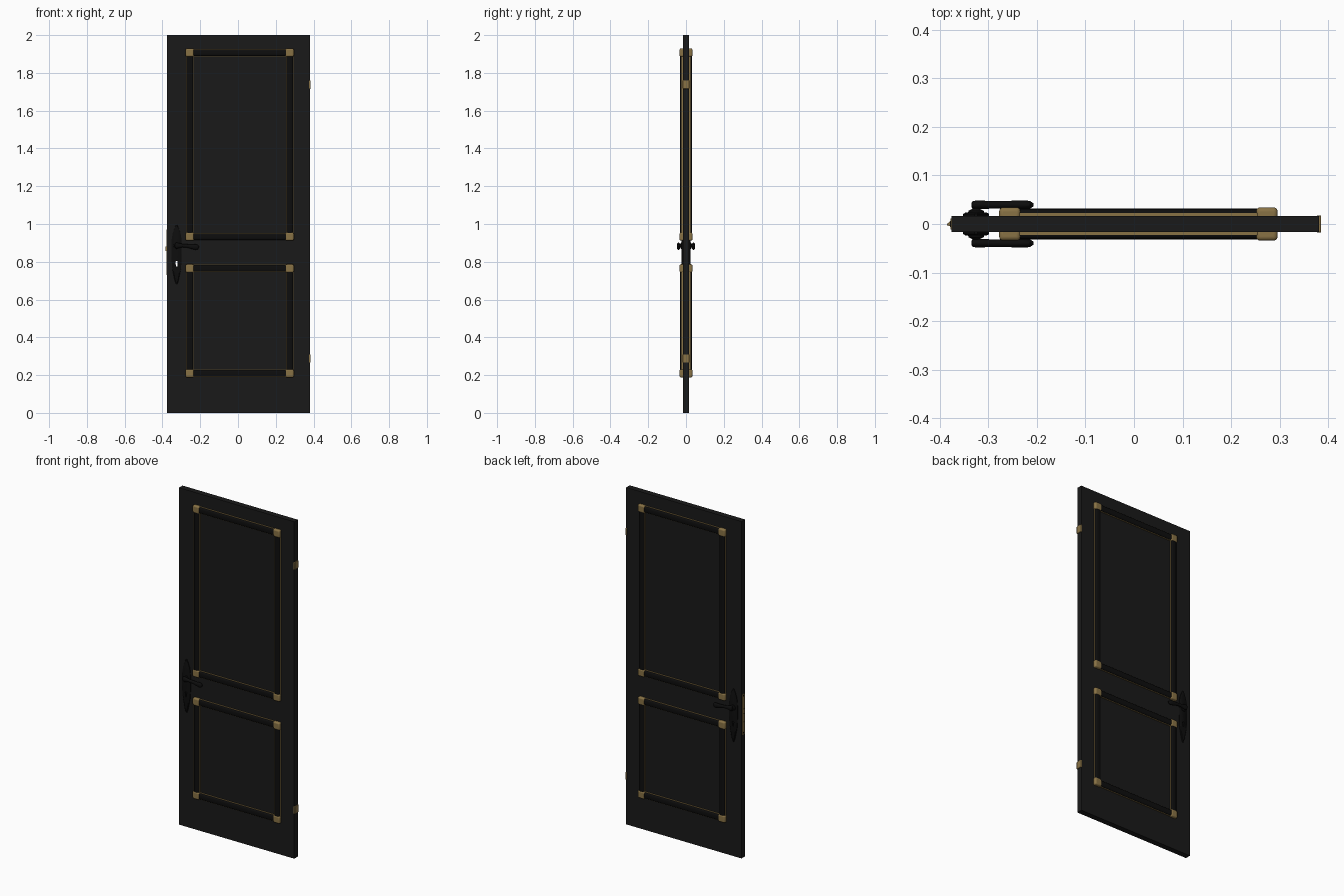
import bpy, bmesh, math
from mathutils import Matrix, Vector

if "Cube" in bpy.data.objects:
    bpy.data.objects.remove(bpy.data.objects["Cube"])


def material(name, color):
    m = bpy.data.materials.new(name)
    m.diffuse_color = (*color, 1)
    m.use_nodes = True
    m.node_tree.nodes["Principled BSDF"].inputs["Base Color"].default_value = m.diffuse_color
    return m


PAINT = material("dark_paint", (0.010, 0.010, 0.010))
BLACK = material("black_trim", (0.004, 0.004, 0.004))
BRASS = material("brass", (0.25, 0.17, 0.06))


def finish(name, bm, mat, bevel=0, segments=3, mirror=False, cutter=None, smooth=True):
    bmesh.ops.recalc_face_normals(bm, faces=bm.faces)
    me = bpy.data.meshes.new(name)
    bm.to_mesh(me)
    bm.free()
    ob = bpy.data.objects.new(name, me)
    bpy.context.collection.objects.link(ob)
    me.materials.append(mat)
    if smooth:
        bpy.context.view_layer.objects.active = ob
        ob.select_set(True)
        bpy.ops.object.shade_smooth_by_angle(angle=math.radians(35))
        ob.select_set(False)
    if bevel:
        b = ob.modifiers.new("bevel", 'BEVEL')
        b.width, b.segments, b.limit_method = bevel, segments, 'ANGLE'
    if cutter:
        c = ob.modifiers.new("keyhole", 'BOOLEAN')
        c.object, c.solver = cutter, 'EXACT'
    if mirror:
        m = ob.modifiers.new("mirror", 'MIRROR')
        m.use_axis = (False, True, False)
    return ob


def box(name, mat, lo, hi, **kw):
    bm = bmesh.new()
    lo, hi = Vector(lo), Vector(hi)
    bmesh.ops.create_cube(bm, size=1, matrix=Matrix.Translation((lo + hi) / 2)
                          @ Matrix.Diagonal((*(hi - lo), 1)))
    return finish(name, bm, mat, **kw)


def loft(name, mat, rings, **kw):
    """Skin a stack of equal-length rings and cap both ends."""
    bm = bmesh.new()
    rows = [[bm.verts.new(p) for p in r] for r in rings]
    n = len(rows[0])
    for a, b in zip(rows, rows[1:]):
        for i in range(n):
            bm.faces.new((a[i], a[(i + 1) % n], b[(i + 1) % n], b[i]))
    bm.faces.new(rows[0])
    bm.faces.new(rows[-1])
    return finish(name, bm, mat, **kw)


def circle(n=24):
    return [(math.cos(2 * math.pi * i / n), math.sin(2 * math.pi * i / n)) for i in range(n)]


FACE = 0.0165          # half thickness of the door
HX, LZ, KZ = -0.325, 0.885, 0.79   # handle axis, lever height, keyhole height

# keyhole cutter: round top with a slot below
cut_profile = [(0.006 * math.cos(a), 0.008 + 0.006 * math.sin(a))
               for a in [math.radians(-40 + 260 * i / 12) for i in range(13)]]
cut_profile += [(-0.0045, -0.016), (0.0045, -0.016)]
key = loft("keyhole_cutter", BLACK, [[(HX + x, y, KZ + z) for x, z in cut_profile]
                                     for y in (-0.06, 0.06)], smooth=False)
key.hide_render = True
key.hide_viewport = False
key.display_type = 'WIRE'

# door leaf
box("door_leaf", PAINT, (-0.376, -FACE, 0), (0.381, FACE, 2), cutter=key, smooth=False)


# moulding rail: brass base strip under a rounded black bar
def rail(name, start, end):
    s, e = Vector(start), Vector(end)
    side = Vector((0, 0, 1)) if s.z == e.z else Vector((1, 0, 0))
    base = [(-0.0195, 0.015), (0.0195, 0.015), (0.0195, 0.023), (-0.0195, 0.023)]
    dome = [(0.0175 * math.copysign(abs(math.cos(a)) ** 0.7, math.cos(a)),
             0.021 + 0.0105 * math.sin(a) ** 0.7 if 0 < i < 12 else 0.021)
            for i, a in enumerate(math.pi * k / 12 for k in range(13))]
    for part, prof, mat in (("brass_strip", base, BRASS), ("black_bar", dome, BLACK)):
        loft(name + "_" + part, mat,
             [[p + side * u + Vector((0, v, 0)) for u, v in prof] for p in (s, e)], mirror=True)


X0, X1 = -0.2555, 0.2735
for frame, z0, z1 in (("lower", 0.2095, 0.765), ("upper", 0.9335, 1.9075)):
    rail(frame + "_left_rail", (X0, 0, z0), (X0, 0, z1))
    rail(frame + "_right_rail", (X1, 0, z0), (X1, 0, z1))
    rail(frame + "_bottom_rail", (X0, 0, z0), (X1, 0, z0))
    rail(frame + "_top_rail", (X0, 0, z1), (X1, 0, z1))
    # brass corner blocks, softly rounded
    for x in (X0, X1):
        for z in (z0, z1):
            box(frame + "_corner_block", BRASS, (x - 0.022, 0.008, z - 0.022),
                (x + 0.022, 0.034, z + 0.022), bevel=0.008, segments=4, mirror=True)

# handle backplate: long shape with pointed ends
half = [(0.68, 0.003), (0.70, 0.010), (0.73, 0.016), (0.765, 0.023), (0.80, 0.026), (0.84, 0.027),
        (0.88, 0.027), (0.92, 0.026), (0.95, 0.021), (0.975, 0.012), (0.995, 0.003)]
outline = [(w, z) for z, w in half] + [(-w, z) for z, w in reversed(half)]
loft("handle_backplate", BLACK,
     [[(HX + x * s, y, 0.84 + (z - 0.84) * t) for x, z in outline]
      for y, s, t in ((0.015, 1, 1), (0.0205, 1, 1), (0.0235, 0.82, 0.96))],
     mirror=True, cutter=key)

# spindle and collar turned around the y axis
turned = [(0.016, 0.017), (0.027, 0.016), (0.030, 0.010), (0.033, 0.006), (0.040, 0.006)]
loft("handle_spindle", BLACK, [[(HX + r * c, y, LZ + r * s) for c, s in circle()]
                               for y, r in turned], mirror=True)

# lever: oval sections swept along x (x, z, depth radius, height radius)
sections = [(-0.335, 0.886, 0.003, 0.006), (-0.333, 0.886, 0.007, 0.012), (-0.325, 0.886, 0.009, 0.016),
            (-0.312, 0.886, 0.0085, 0.013), (-0.295, 0.886, 0.008, 0.009), (-0.27, 0.884, 0.008, 0.009),
            (-0.245, 0.880, 0.0085, 0.012), (-0.225, 0.878, 0.009, 0.015), (-0.214, 0.878, 0.008, 0.013),
            (-0.207, 0.878, 0.003, 0.005)]
loft("handle_lever", BLACK, [[(x, 0.0395 + ry * c, z + rz * s) for c, s in circle()]
                             for x, z, ry, rz in sections], mirror=True)

# lock plate on the edge, with screws, sloped latch and dead bolt
box("lock_plate", BRASS, (-0.3775, -0.011, 0.73), (-0.37, 0.011, 0.97))
for z in (0.74, 0.96):
    loft("lock_plate_screw", BLACK, [[(x, 0.005 * c, z + 0.005 * s) for c, s in circle(12)]
                                     for x in (-0.374, -0.379)])
loft("latch_bolt", BRASS, [[(-0.37, -0.006, z), (-0.385, -0.003, z), (-0.385, 0, z), (-0.377, 0.007, z),
                            (-0.37, 0.007, z)] for z in (0.858, 0.882)])
box("dead_bolt", BRASS, (-0.379, -0.006, 0.775), (-0.37, 0.006, 0.805))

# hinge plates on the opposite edge
for z in (0.288, 1.738):
    box("hinge_plate", BRASS, (0.376, -0.018, z - 0.022), (0.385, 0.018, z + 0.022),
        bevel=0.002, segments=2)
